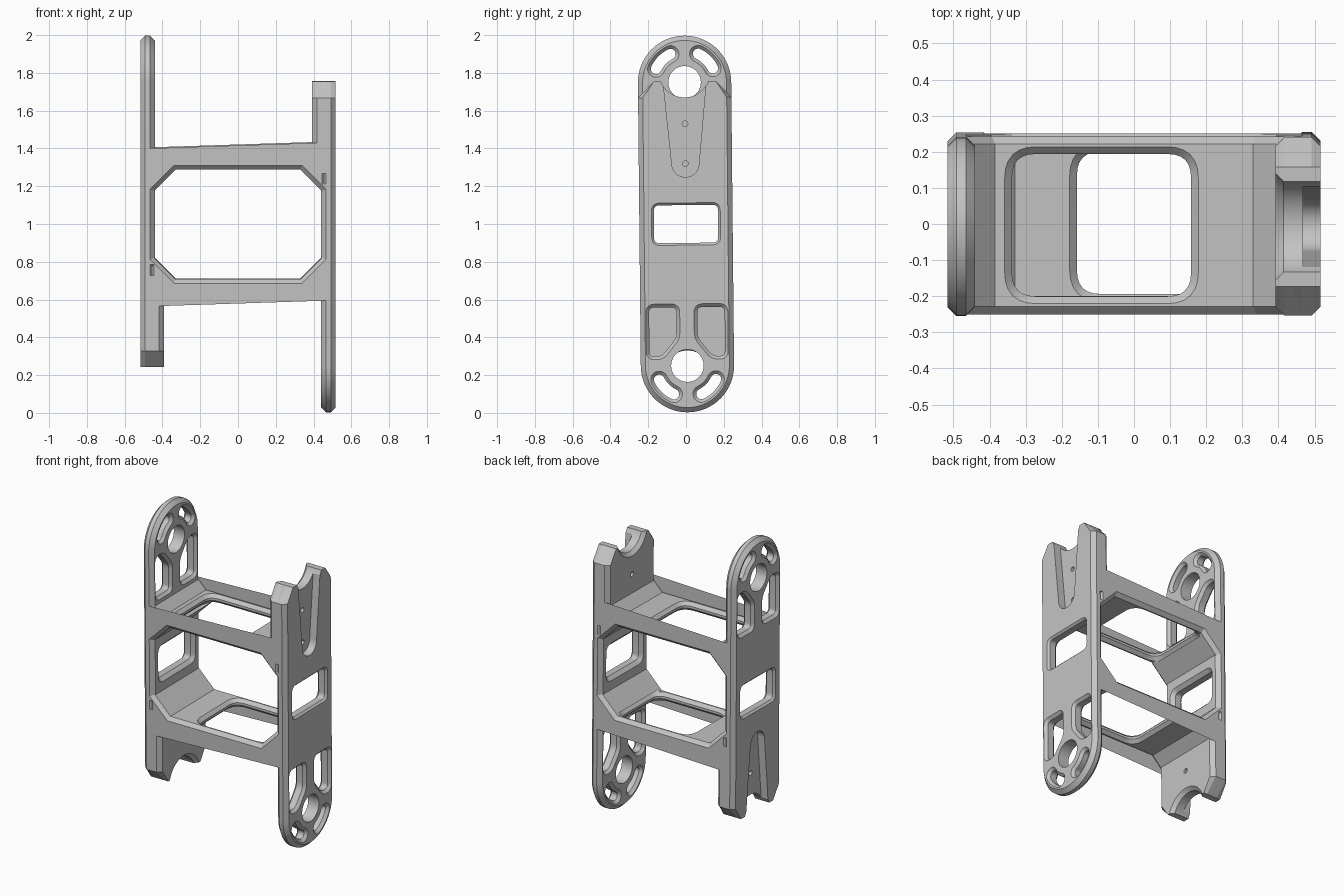
import bpy, bmesh, math
from mathutils import Matrix, Vector

cube = bpy.data.objects.get("Cube")
if cube:
    bpy.data.objects.remove(cube, do_unlink=True)

grey = bpy.data.materials.new("matte_grey")
grey.use_nodes = True
colour = (0.55, 0.55, 0.55, 1)
grey.diffuse_color = colour
grey.node_tree.nodes["Principled BSDF"].inputs["Base Color"].default_value = colour

W = 0.247                      # half width of the frame
INNER, OUTER = 0.44, 0.517     # side plate faces
BLOCK = 0.392                  # inner face of the thick end
FLOOR = 0.468                  # floor of the outer groove
BEV = 0.025
TOP = 1.755
PIVOT = 0.25


def arc(cu, cv, r, a0, a1, n):
    """Points on a circular arc, angles in degrees."""
    angles = [math.radians(a0 + (a1 - a0) * i / n) for i in range(n + 1)]
    return [(cu + r * math.cos(a), cv + r * math.sin(a)) for a in angles]


def circle(cu, cv, r, n=48):
    return arc(cu, cv, r, 0, 360, n)[:-1]


def rounded(corners, r, n=6):
    """Polygon with softened corners."""
    pts = [Vector(c) for c in corners]
    out = []
    for i, p in enumerate(pts):
        a = p + (pts[i - 1] - p).normalized() * r
        b = p + (pts[(i + 1) % len(pts)] - p).normalized() * r
        for k in range(n + 1):
            t = k / n
            out.append(tuple(a * (1 - t) ** 2 + p * 2 * t * (1 - t) + b * t * t))
    return out


def grow(pts, d):
    """Offset a counter-clockwise polygon outwards by d."""
    out = []
    for i, p in enumerate(pts):
        p = Vector(p)
        e1 = (p - Vector(pts[i - 1])).normalized()
        e2 = (Vector(pts[(i + 1) % len(pts)]) - p).normalized()
        n1, n2 = Vector((e1.y, -e1.x)), Vector((e2.y, -e2.x))
        out.append(tuple(p + (n1 + n2) * d / (1 + n1.dot(n2))))
    return out


def loft(name, axis, sections):
    """Solid through (position, outline) sections along an axis."""
    place = {"x": lambda s, u, v: (s, u, v),
             "y": lambda s, u, v: (u, s, v),
             "z": lambda s, u, v: (u, v, s)}[axis]
    bm = bmesh.new()
    rings = [[bm.verts.new(place(s, u, v)) for u, v in pts] for s, pts in sections]
    n = len(rings[0])
    for a, b in zip(rings, rings[1:]):
        for i in range(n):
            j = (i + 1) % n
            bm.faces.new((a[i], a[j], b[j], b[i]))
    bm.faces.new(rings[0])
    bm.faces.new(rings[-1])
    bmesh.ops.recalc_face_normals(bm, faces=bm.faces)
    mesh = bpy.data.meshes.new(name)
    bm.to_mesh(mesh)
    bm.free()
    mesh.materials.append(grey)
    ob = bpy.data.objects.new(name, mesh)
    bpy.context.collection.objects.link(ob)
    return ob


def cutter(axis, lo, hi, pts, c_lo=0.0, c_hi=0.0, e=0.01):
    """Cutting solid whose ends flare to chamfer the faces it passes."""
    secs = [(lo - e, grow(pts, c_lo + e if c_lo else 0))]
    if c_lo:
        secs.append((lo + c_lo, pts))
    if c_hi:
        secs.append((hi - c_hi, pts))
    secs.append((hi + e, grow(pts, c_hi + e if c_hi else 0)))
    ob = loft("cutter", axis, secs)
    ob.hide_render = True
    return ob


def carve(ob, cutters):
    """Cut all the solids out of the object and bake the result."""
    for c in cutters:
        mod = ob.modifiers.new("cut", "BOOLEAN")
        mod.operation, mod.solver, mod.object = "DIFFERENCE", "EXACT", c
    bpy.context.view_layer.update()
    baked = bpy.data.meshes.new_from_object(
        ob.evaluated_get(bpy.context.evaluated_depsgraph_get()))
    ob.modifiers.clear()
    ob.data = baked


def head(d):
    """Prong end of the plate, from right shoulder to left shoulder."""
    return [(W - d, 1.67), (0.165, TOP), (-0.165, TOP), (d - W, 1.67)]


def plate_outline(d):
    return arc(0, PIVOT, W - d, 180, 360, 40) + head(d)


def block_outline(d):
    return [(d - W, 1.27), (W - d, 1.27)] + head(d)


# Side plate and the thickened end behind its prongs
plate = loft("side_plate", "x", [(INNER, plate_outline(BEV)), (INNER + BEV, plate_outline(0)),
                                 (OUTER - BEV, plate_outline(0)), (OUTER, plate_outline(BEV))])
block = loft("thick_end", "x", [(BLOCK, block_outline(BEV)), (BLOCK + BEV, block_outline(0)),
                                (INNER + BEV, block_outline(0))])

# Saddle notch, tapered outer groove and pin holes
groove = arc(0, 1.32, 0.072, 180, 360, 20) + [(0.118, 1.8), (-0.118, 1.8)]
end_cuts = [
    cutter("x", BLOCK, OUTER, circle(0, TOP + 0.05, 0.135, 64), 0.022),
    cutter("x", FLOOR, OUTER + 0.02, groove, e=0),
    cutter("x", BLOCK, OUTER, circle(0, 1.53, 0.015, 16)),
    cutter("x", 0.43, OUTER, circle(0, 1.32, 0.015, 16)),
]

# Window, pivot hole, pockets and curved slots
window = rounded([(-0.17, 0.9), (0.17, 0.9), (0.17, 1.1), (-0.17, 1.1)], 0.03)
pocket = rounded([(0.055, 0.4), (0.135, 0.3), (0.2, 0.3), (0.2, 0.56), (0.055, 0.56)], 0.028)
R, H = 0.167, 0.028
tip, tail = (arc(0, PIVOT, R, a, a, 1)[0] for a in (-26, -64))
slot = (arc(0, PIVOT, R + H, -64, -26, 12) + arc(*tip, H, -26, 154, 10)[1:-1]
        + arc(0, PIVOT, R - H, -26, -64, 12) + arc(*tail, H, 116, 296, 10)[1:-1])
holes = [cutter("x", INNER, OUTER, window, 0.022, 0.012),
         cutter("x", INNER, OUTER, circle(0, PIVOT, 0.086))]
for shape in (pocket, slot):
    mirrored = [(-u, v) for u, v in reversed(shape)]
    for pts in (shape, mirrored):
        holes.append(cutter("x", INNER, OUTER, pts, 0.017, 0.017))

carve(plate, end_cuts + holes)
carve(block, end_cuts)

# Cross bar with sloping gussets that run into both plates
bar_profile = [(-0.49, 1.13), (-0.33, 1.29), (0.33, 1.29), (0.49, 1.13), (0.49, 1.235),
               (0.467, 1.235), (0.467, 1.455), (0.44, 1.455), (0.33, 1.345),
               (-0.385, 1.345), (-0.465, 1.425), (-0.49, 1.425)]
small = grow(bar_profile, -0.022)
bar = loft("cross_bar", "y", [(-W, small), (0.022 - W, bar_profile),
                              (W - 0.022, bar_profile), (W, small)])
opening = rounded([(-0.338, -0.197), (0.158, -0.197), (0.158, 0.197), (-0.338, 0.197)], 0.065)
bar_cut = cutter("z", 1.29, 1.345, opening, 0.02, 0.02)
carve(bar, [bar_cut, end_cuts[-1]])

for c in end_cuts + holes + [bar_cut]:
    bpy.data.objects.remove(c, do_unlink=True)

# Half-turn copy of every part, with the whole frame leaning slightly
lean = Matrix.Translation((0, 0, 1)) @ Matrix.Rotation(0.01, 4, "X")
drop = Matrix.Translation((0, 0, -1))
names = {plate: ("left_side_plate", "right_side_plate"),
         block: ("left_thick_end", "right_thick_end"),
         bar: ("upper_cross_bar", "lower_cross_bar")}
bpy.ops.object.select_all(action="DESELECT")
for ob, (first, second) in names.items():
    ob.name = first
    ob.select_set(True)
    bpy.context.view_layer.objects.active = ob
    bpy.ops.object.shade_smooth_by_angle(angle=math.radians(20))
    ob.select_set(False)
    twin = bpy.data.objects.new(second, ob.data)
    bpy.context.collection.objects.link(twin)
    ob.matrix_world = lean @ drop
    twin.matrix_world = lean @ Matrix.Rotation(math.pi, 4, "Y") @ drop
